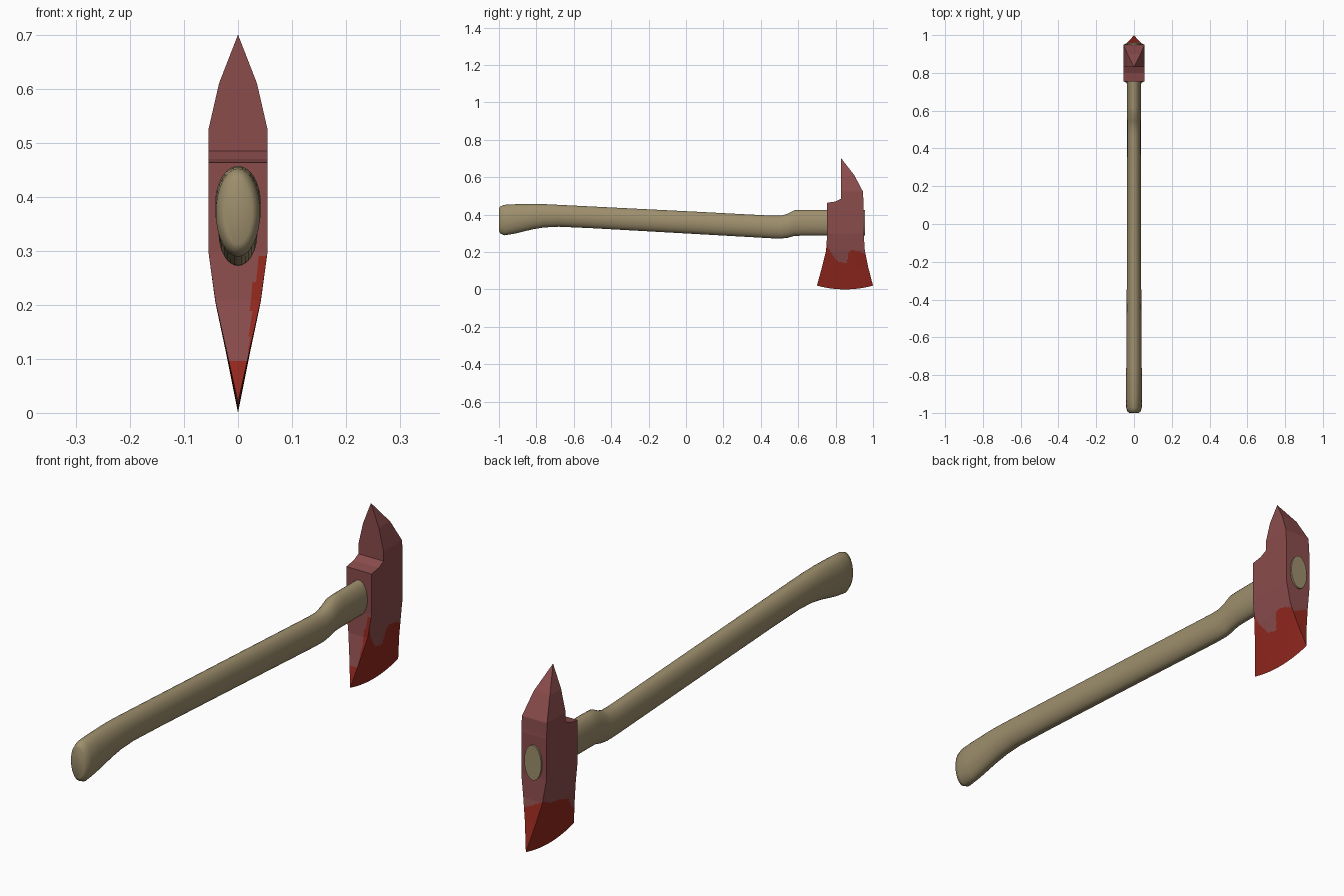
import bpy, bmesh, math

if "Cube" in bpy.data.objects:
    bpy.data.objects.remove(bpy.data.objects["Cube"])


def srgb(c):
    c /= 255
    return c / 12.92 if c <= 0.04045 else ((c + 0.055) / 1.055) ** 2.4


def material(name, r, g, b):
    m = bpy.data.materials.new(name)
    m.diffuse_color = (srgb(r), srgb(g), srgb(b), 1)
    m.use_nodes = True
    m.node_tree.nodes["Principled BSDF"].inputs["Base Color"].default_value = m.diffuse_color
    return m


def interp(keys, t):
    """Piecewise-linear lookup; keys are rows sorted by their first value."""
    if t <= keys[0][0]:
        return keys[0][1:]
    for a, b in zip(keys, keys[1:]):
        if t <= b[0]:
            f = (t - a[0]) / (b[0] - a[0])
            return [p + (q - p) * f for p, q in zip(a[1:], b[1:])]
    return keys[-1][1:]


def loft(name, rings, mats, rule=None):
    bm = bmesh.new()
    rows = [[bm.verts.new(p) for p in ring] for ring in rings]
    n = len(rows[0])
    for a, b in zip(rows, rows[1:]):
        for i in range(n):
            j = (i + 1) % n
            f = bm.faces.new((a[i], a[j], b[j], b[i]))
            if rule:
                f.material_index = rule(i, f.calc_center_median())
    if not rule:
        bm.faces.new(rows[0])
        bm.faces.new(rows[-1])
    bmesh.ops.remove_doubles(bm, verts=bm.verts, dist=1e-5)
    bmesh.ops.recalc_face_normals(bm, faces=bm.faces)
    me = bpy.data.meshes.new(name)
    bm.to_mesh(me)
    bm.free()
    for m in mats:
        me.materials.append(m)
    ob = bpy.data.objects.new(name, me)
    bpy.context.collection.objects.link(ob)
    return ob


wood = material("tan wood", 158, 143, 109)
steel = material("dull red paint", 139, 76, 76)
red = material("bright red", 148, 40, 30)

# Handle: oval sections along y (y, top z, bottom z, half width)
sections = [
    (-1.0, .432, .312, .026), (-.993, .444, .299, .035), (-.972, .452, .289, .041),
    (-.92, .455, .297, .042), (-.82, .457, .321, .042), (-.76, .456, .331, .041),
    (-.68, .452, .335, .040), (-.5, .443, .327, .039), (.0, .418, .299, .037),
    (.46, .394, .273, .036), (.51, .394, .272, .036), (.545, .405, .276, .036),
    (.58, .423, .286, .037), (.62, .425, .287, .037), (.957, .425, .287, .037)]
SIDES = 32
rings = []
for y, top, bot, w in sections:
    mid, h = (top + bot) / 2, (top - bot) / 2
    rings.append([(w * math.cos(k * math.tau / SIDES), y, mid + h * math.sin(k * math.tau / SIDES))
                  for k in range(SIDES)])
handle = loft("handle", rings, [wood])
bpy.context.view_layer.objects.active = handle
handle.select_set(True)
bpy.ops.object.shade_smooth_by_angle(angle=math.radians(50))

# Axe head: rectangular sections stacked in z (z, half width, front y, back y)
blade = [(0, 0, .70, 1.0), (.115, .023, .728, .973), (.205, .042, .749, .956), (.30, .055, .755, .95)]
upper = [(.463, .055, .755, .95), (.47, .055, .80, .949), (.485, .055, .83, .948),
         (.523, .055, .83, .946), (.61, .035, .83, .90), (.70, 0, .83, .83)]
NY, NX, ROWS = 48, 14, 60


def head_ring(z, w, y0, y1):
    ys = [i / NY for i in range(NY)]
    xs = [i / NX for i in range(NX)]
    pts = [(w, y0 + (y1 - y0) * t) for t in ys]            # right cheek
    pts += [(w - 2 * w * t, y1) for t in xs]               # back
    pts += [(-w, y1 + (y0 - y1) * t) for t in ys]          # left cheek
    pts += [(-w + 2 * w * t, y0) for t in xs]              # front
    fade = max(0, 1 - z / .3)                              # bowed cutting edge
    return [(x, y, z + .02 * fade * ((y - .85) / .15) ** 2) for x, y in pts]


levels = [(.3 * k / ROWS, *interp(blade, .3 * k / ROWS)) for k in range(ROWS + 1)] + upper

# Ragged upper limit of the bright red on each side
right_edge = [(.745, .26), (.757, .235), (.77, .20), (.80, .165), (.815, .145), (.86, .14),
              (.87, .20), (.885, .213), (.93, .203), (.955, .19)]
left_edge = [(.725, .09), (.745, .11), (.78, .155), (.85, .18), (.90, .185), (.955, .215)]
front_edge = [(.09, .018), (.2, .025), (.29, .036)]


def paint(i, c):
    if i < NY:
        return int(c.z < interp(right_edge, c.y)[0])
    if i < NY + NX:
        return int(c.z < .19 - .5 * c.x)
    if i < 2 * NY + NX:
        return int(c.z < interp(left_edge, c.y)[0])
    return int(c.z < .095 or (c.z < .29 and c.x > interp(front_edge, c.z)[0]))


loft("axe_head", [head_ring(*lv) for lv in levels], [steel, red], paint)
